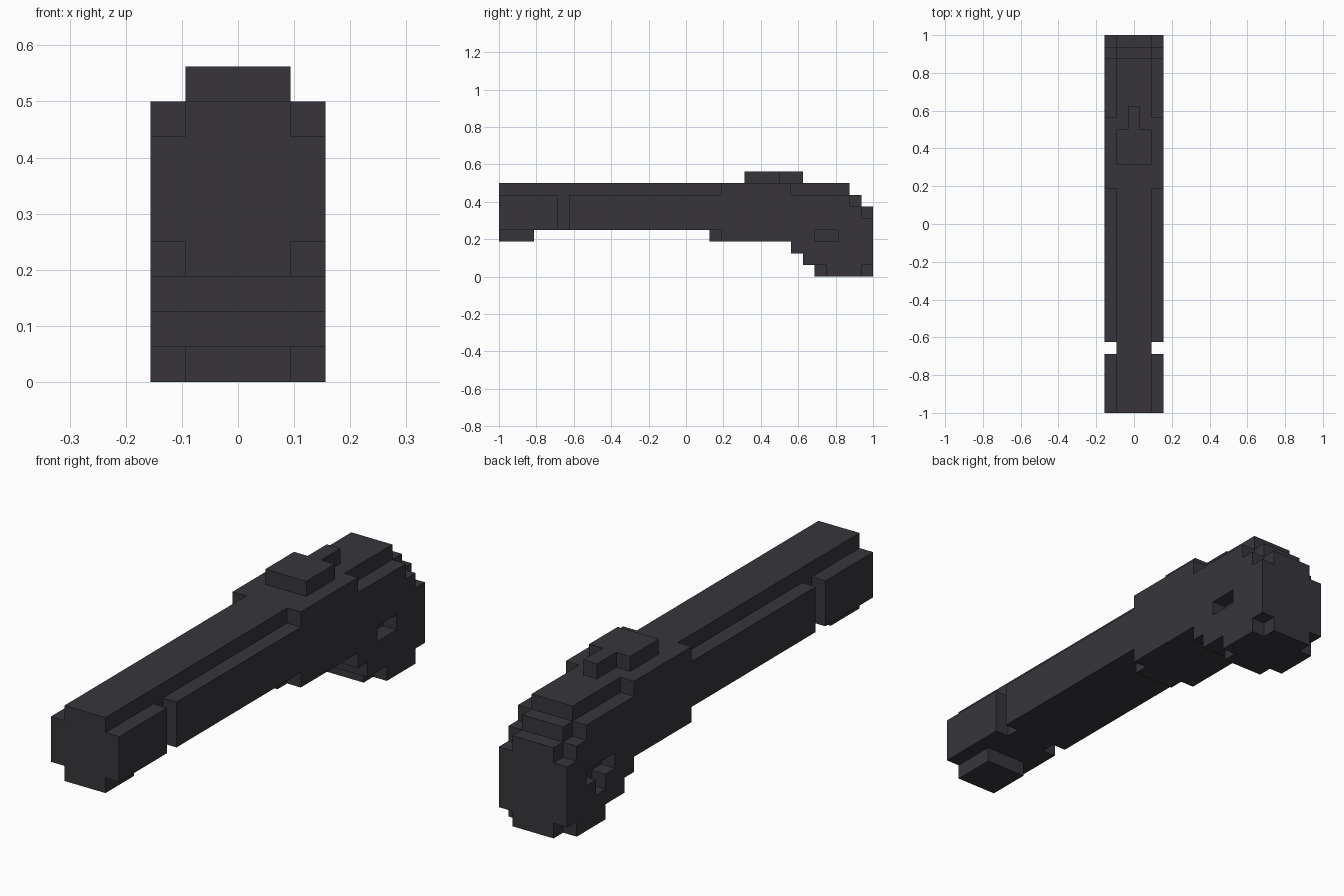
import bpy, bmesh
from mathutils import Vector

if "Cube" in bpy.data.objects:
    bpy.data.objects.remove(bpy.data.objects["Cube"])

U = 0.0625  # one block of the model's grid

dark = bpy.data.materials.new("dark gunmetal")
dark.diffuse_color = (0.038, 0.036, 0.043, 1)
dark.use_nodes = True
dark.node_tree.nodes["Principled BSDF"].inputs["Base Color"].default_value = dark.diffuse_color


def extrude(name, outline, lo, hi, axis="x"):
    """Extrude a 2D outline (grid units): (y, z) along x, or (x, y) along z."""
    bm = bmesh.new()
    place = (lambda a, b: (lo, a, b)) if axis == "x" else (lambda a, b: (a, b, lo))
    shift = Vector((hi - lo, 0, 0) if axis == "x" else (0, 0, hi - lo))
    face = bm.faces.new([bm.verts.new(place(a, b)) for a, b in outline])
    ext = bmesh.ops.extrude_face_region(bm, geom=[face])
    bmesh.ops.translate(bm, vec=shift,
                        verts=[g for g in ext["geom"] if isinstance(g, bmesh.types.BMVert)])
    bmesh.ops.scale(bm, vec=(U, U, U), verts=bm.verts)
    bmesh.ops.recalc_face_normals(bm, faces=bm.faces)
    mesh = bpy.data.meshes.new(name)
    bm.to_mesh(mesh)
    bm.free()
    mesh.materials.append(dark)
    obj = bpy.data.objects.new(name, mesh)
    bpy.context.collection.objects.link(obj)
    return obj


def combine(target, other, operation):
    """Apply a boolean and remove the helper."""
    mod = target.modifiers.new(operation, "BOOLEAN")
    mod.object, mod.operation, mod.solver = other, operation, "EXACT"
    bpy.context.view_layer.objects.active = target
    bpy.ops.object.modifier_apply(modifier=mod.name)
    bpy.data.objects.remove(other)


# Narrow core: barrel, front foot and curved grip
body = extrude("pistol_body", [
    (-16, 3), (-13, 3), (-13, 4), (2, 4), (2, 3), (9, 3), (9, 2), (10, 2), (10, 1),
    (11, 1), (11, 0), (16, 0), (16, 6), (15, 6), (15, 7), (14, 7), (14, 8), (-16, 8)],
    -1.5, 1.5)

# Wider muzzle band, in front of the groove
muzzle = extrude("muzzle_band", [(-16, 4), (-11, 4), (-11, 7), (-16, 7)], -2.5, 2.5)

# Wider stock: long side rails, raised lock and grip
stock = extrude("stock", [
    (-10, 4), (3, 4), (3, 3), (9, 3), (9, 2), (10, 2), (10, 1), (12, 1), (12, 0),
    (15, 0), (15, 1), (16, 1), (16, 5), (15, 5), (15, 6), (14, 6), (14, 7),
    (9, 7), (9, 8), (3, 8), (3, 7), (-10, 7)], -2.5, 2.5)

# Recesses in the grip: plain slot on the right, T-shape on the left
slot = extrude("right_recess", [(11, 3), (13, 3), (13, 4), (11, 4)], 1.5, 3.5)
tee = extrude("left_recess", [(11, 3), (12, 3), (12, 2), (13, 2), (13, 3),
                              (14, 3), (14, 4), (11, 4)], -3.5, -1.5)

for part in (muzzle, stock):
    combine(body, part, "UNION")
for part in (slot, tee):
    combine(body, part, "DIFFERENCE")

# Raised lock plate with its narrow rear tab
extrude("top_hammer", [(-1.5, 5), (1.5, 5), (1.5, 8), (0.5, 8), (0.5, 10),
                       (-0.5, 10), (-0.5, 8), (-1.5, 8)], 8, 9, axis="z")
